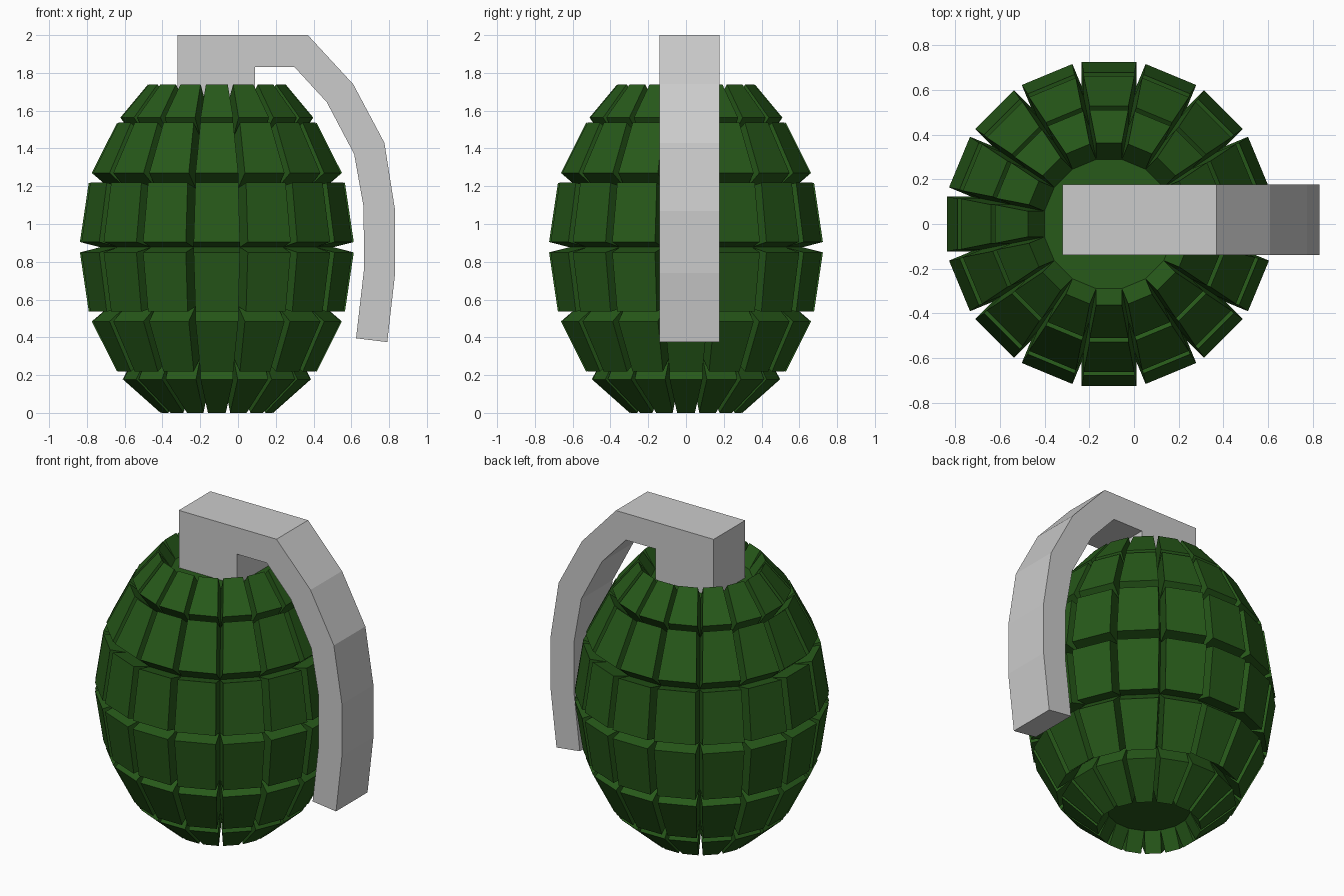
import bpy, bmesh
from math import sin, cos, tan, pi, radians

if "Cube" in bpy.data.objects:
    bpy.data.objects.remove(bpy.data.objects["Cube"])

SEG = 16
CX, CZ, STRETCH = -0.112, 0.882, 1.305   # body centre and vertical stretch
APO, DEPTH = 0.617, 0.11                 # core apothem and block height
R = APO / cos(pi / SEG)


def finish(bm, name, color=None):
    bmesh.ops.recalc_face_normals(bm, faces=bm.faces)
    mesh = bpy.data.meshes.new(name)
    bm.to_mesh(mesh)
    bm.free()
    obj = bpy.data.objects.new(name, mesh)
    bpy.context.collection.objects.link(obj)
    if color:
        mat = bpy.data.materials.new(name + "_paint")
        mat.diffuse_color = color
        mat.use_nodes = True
        mat.node_tree.nodes["Principled BSDF"].inputs["Base Color"].default_value = mat.diffuse_color
        mesh.materials.append(mat)
    return obj


# Segmented body: faceted core whose side faces are each pushed out as a block
bm = bmesh.new()
profile = [(R * cos(radians(a)), R * sin(radians(a)))
           for a in (-67.5, -45, -22.5, 0, 22.5, 45)]
profile.append((0.295, 0.58))            # widened flat top
rings = []
for r, z in profile:
    rings.append([bm.verts.new((r * cos((i + .5) * 2 * pi / SEG),
                                r * sin((i + .5) * 2 * pi / SEG), z))
                  for i in range(SEG)])
sides = []
for lo, hi in zip(rings, rings[1:]):
    for i in range(SEG):
        j = (i + 1) % SEG
        sides.append(bm.faces.new((lo[i], lo[j], hi[j], hi[i])))
bm.faces.new(rings[0][::-1])
bm.faces.new(rings[-1])
bm.normal_update()

for f in sides:
    n = f.normal.copy()
    base = list(f.verts)
    top = [bm.verts.new(v.co + n * DEPTH) for v in base]
    bm.faces.remove(f)
    for k in range(4):
        m = (k + 1) % 4
        bm.faces.new((base[k], base[m], top[m], top[k]))
    bm.faces.new(top)
for v in bm.verts:
    v.co = (v.co.x + CX, v.co.y, v.co.z * STRETCH + CZ)
low = min(v.co.z for v in bm.verts)
for v in bm.verts:
    v.co.z -= low
finish(bm, "segmented_body", (0.02, 0.1, 0.01, 1))

# Cap block and curved lever: one side profile extruded across y
outline = [(-0.32, 1.6), (-0.32, 2.0), (0.09, 2.0), (0.37, 2.0), (0.61, 1.74),
           (0.775, 1.43), (0.832, 1.07), (0.832, 0.74), (0.79, 0.375),
           (0.625, 0.395), (0.667, 0.76), (0.665, 1.09), (0.615, 1.37),
           (0.47, 1.645), (0.3, 1.83), (0.09, 1.83), (0.09, 1.6)]
Y0, Y1 = -0.14, 0.178
bm = bmesh.new()
front = [bm.verts.new((x, Y0, z)) for x, z in outline]
back = [bm.verts.new((x, Y1, z)) for x, z in outline]
bm.faces.new(front)
bm.faces.new(back[::-1])
for i in range(len(outline)):
    j = (i + 1) % len(outline)
    bm.faces.new((front[i], back[i], back[j], front[j]))
finish(bm, "cap_and_lever")
